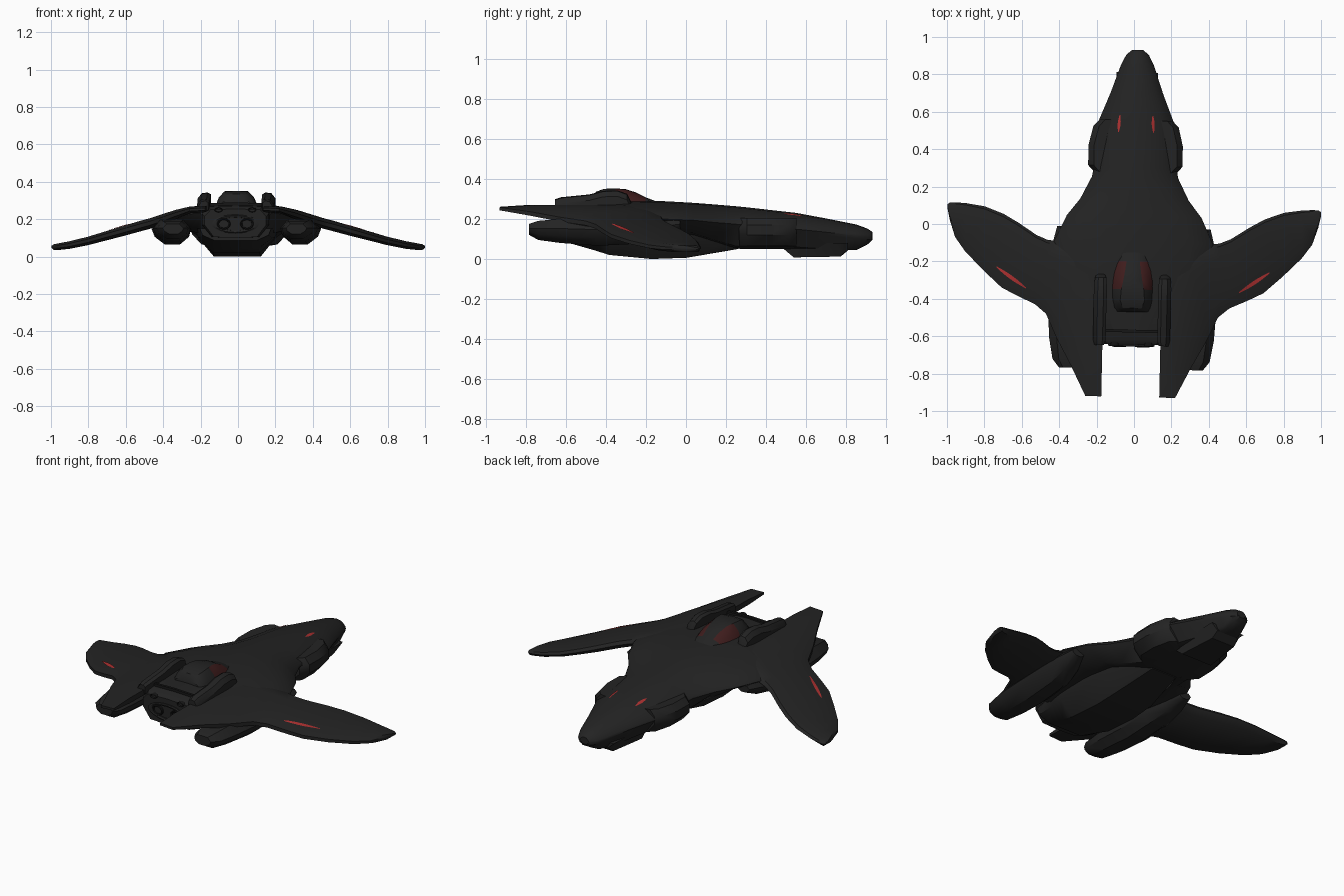
import bpy, bmesh, math
from mathutils import Matrix, Vector
from mathutils.bvhtree import BVHTree

if "Cube" in bpy.data.objects:
    bpy.data.objects.remove(bpy.data.objects["Cube"])


def mat(name, c):
    m = bpy.data.materials.new(name)
    m.diffuse_color = (*c, 1)
    m.use_nodes = True
    m.node_tree.nodes["Principled BSDF"].inputs["Base Color"].default_value = m.diffuse_color
    return m


HULL = mat("charcoal", (0.017, 0.017, 0.017))
BLACK = mat("black", (0.008, 0.008, 0.008))
GLASS = mat("dark_red_glass", (0.05, 0.012, 0.012))
RED = mat("red_light", (0.42, 0.03, 0.03))
parts = []


def finish(name, bm, mats, angle=35):
    bmesh.ops.recalc_face_normals(bm, faces=bm.faces)
    me = bpy.data.meshes.new(name)
    bm.to_mesh(me)
    bm.free()
    for m in mats:
        me.materials.append(m)
    me.shade_smooth()
    me.set_sharp_from_angle(angle=math.radians(angle))
    ob = bpy.data.objects.new(name, me)
    bpy.context.collection.objects.link(ob)
    parts.append(ob)
    return ob


def loft(name, rings, mats=(HULL,), angle=35, rule=None, s=1):
    """Skin closed rings of 3D points; s=-1 mirrors across x."""
    bm = bmesh.new()
    vs = [[bm.verts.new((s * x, y, z)) for x, y, z in r] for r in rings]
    n = len(vs[0])
    for a, b in zip(vs, vs[1:]):
        for i in range(n):
            bm.faces.new((a[i], a[(i + 1) % n], b[(i + 1) % n], b[i]))
    bm.faces.new(vs[0])
    bm.faces.new(vs[-1])
    if rule:
        for f in bm.faces:
            f.material_index = rule(f.calc_center_median())
    return finish(name, bm, mats, angle)


def sym(half, y):
    """Full ring from half profile that starts and ends on the centre line."""
    return [(x, y, z) for x, z in half] + [(-x, y, z) for x, z in half[-2:0:-1]]


def both(name, rings, **kw):
    return [loft(("right_" if s > 0 else "left_") + name, rings, s=s, **kw) for s in (1, -1)]


# upper hull: y, half width, top, edge height, belly
hull_rows = [(.93, .03, .135, .115, .095), (.905, .06, .152, .117, .072), (.85, .088, .172, .122, .045),
             (.70, .14, .202, .14, .04), (.55, .20, .23, .155, .05), (.30, .222, .258, .175, .05),
             (.25, .23, .263, .18, .055), (.13, .29, .273, .19, .09), (.04, .36, .28, .20, .12),
             (-.1, .425, .288, .205, .13), (-.3, .42, .29, .208, .13), (-.45, .32, .287, .225, .12),
             (-.57, .19, .282, .24, .10)]


def hull_ring(y, w, zt, ze, zb):
    d = zt - ze
    return sym([(0, zt), (.38 * w, zt - .08 * d), (.72 * w, zt - .45 * d), (w * .97, ze + .1 * d), (w, ze - .006),
                (w * .95, ze - .02), (.68 * w, zb + .01), (.5 * w, zb), (0, zb)], y)


hull = loft("hull", [hull_ring(*r) for r in hull_rows])

# belly keel: y, bottom, bottom half width, top half width
loft("keel", [sym([(0, .16), (wt, .15), (wt * .93, max(.10, zb + .03)), (wb, zb), (0, zb)], y)
              for y, zb, wb, wt in [(.26, .05, .08, .15), (.0, .006, .12, .2), (-.17, 0, .125, .22),
                                    (-.38, .02, .125, .22), (-.46, .045, .12, .21), (-.6, .085, .11, .19)]])

# chin block and cheek fairings
loft("chin_block", [sym([(0, .08), (.11, .08), (w, z), (0, z)], y)
                    for y, z, w in [(.81, .045, .07), (.77, .012, .075), (.54, .008, .1), (.49, .05, .1)]], angle=25)
both("cheek_fairing", [[(.12, y, .20), (x - .03, y, .205), (x, y, .17), (x, y, .12), (x - .05, y, .065), (.10, y, .05)]
                       for y, x in [(.555, .195), (.52, .228), (.42, .252), (.31, .252), (.27, .215)]])

# wings with tail prongs: x, leading y, trailing y, top z, thickness
wing_rows = [(.155, -.2, -.925, .27, .032), (.24, -.15, -.925, .268, .036), (.32, -.12, -.765, .25, .05),
             (.40, -.1, -.62, .225, .055), (.46, -.095, -.49, .206, .055), (.52, -.07, -.44, .19, .055),
             (.62, -.005, -.395, .16, .052), (.70, .04, -.355, .136, .048), (.80, .077, -.265, .106, .044),
             (.90, .092, -.165, .082, .04), (.955, .095, -.09, .072, .036), (.985, .094, .0, .066, .03),
             (.998, .085, .06, .058, .012)]


def wing_ring(x, a, b, z, t):
    c = a - b
    return [(x, a, z - t / 2), (x, a - .04 * c, z - .008), (x, a - .2 * c, z), (x, b + .2 * c, z),
            (x, b, z - t * .3), (x, b, z - t * .7), (x, b + .2 * c, z - t), (x, a - .1 * c, z - t)]


wings = both("wing", [wing_ring(*r) for r in wing_rows])

# engine pods beneath the wings: y, centre x, half width, bottom, top
both("engine_pod", [[(c - w * .6, y, zt), (c + w * .6, y, zt), (c + w, y, zt * .6 + zb * .4),
                     (c + w * .85, y, zt * .3 + zb * .7), (c + w * .35, y, zb), (c - w * .45, y, zb),
                     (c - w * .9, y, zt * .3 + zb * .7), (c - w, y, zt * .6 + zb * .4)]
                    for y, c, w, zb, zt in [(-.02, .37, .04, .15, .19), (-.12, .36, .075, .105, .20),
                                            (-.25, .35, .1, .075, .20), (-.43, .347, .105, .066, .20),
                                            (-.62, .34, .1, .08, .20), (-.73, .335, .085, .095, .19),
                                            (-.775, .33, .055, .12, .175)]])

# cockpit canopy with glass side panels: y, top, top half width, base half width
loft("canopy", [sym([(0, z), (wt, z - .002), ((wt + wb) / 2 + .008, z * .5 + .14), (wb, .272), (0, .27)], y)
                for y, z, wt, wb in [(-.15, .288, .03, .06), (-.2, .307, .035, .09), (-.25, .332, .042, .105),
                                     (-.30, .348, .05, .112), (-.35, .352, .06, .112), (-.41, .35, .065, .108),
                                     (-.45, .335, .05, .1), (-.47, .305, .035, .09)]],
     mats=(HULL, GLASS), rule=lambda c: int(-.34 < c.y < -.18 and abs(c.x) > .035 and c.z > .275))

# booms beside the canopy: y, bottom, top, half width
both("dorsal_boom", [[(.172 - w, y, zb), (.172 - w, y, zt - .01), (.172 - w * .5, y, zt), (.172 + w * .4, y, zt - .004),
                      (.172 + w, y, zt - .03), (.172 + w, y, zb)]
                     for y, zb, zt, w in [(-.27, .25, .285, .022), (-.29, .25, .325, .03), (-.34, .25, .343, .035),
                                          (-.41, .25, .34, .035), (-.48, .25, .322, .034), (-.62, .24, .308, .034),
                                          (-.65, .25, .298, .026)]])

# rear deck, dark seam and engine block
loft("rear_block", [sym([(0, z), (w * .8, z - .004), (w, z - .04), (w, .17), (w * .7, .105), (0, .10)], y)
                    for y, z, w in [(-.5, .28, .18), (-.62, .272, .18), (-.645, .255, .165)]])
loft("rear_seam", [sym([(0, .29), (.14, .286), (.14, .26), (0, .26)], y) for y in (-.565, -.58)], mats=(BLACK,))


def tube(name, x, z, rx, rz, y0, y1, m):
    pts = [(math.cos(a * math.tau / 24), math.sin(a * math.tau / 24)) for a in range(24)]
    k = .72
    rows = [(y0, 1), (y1, 1), (y1 - .004, .9), (y1, k), (y1 + .02, k * .95)]
    loft(name, [[(x + rx * q * c, y, z + rz * q * d) for c, d in pts] for y, q in rows], mats=(m,))


tube("engine_ring", 0, .175, .125, .05, -.62, -.652, HULL)
for s in (1, -1):
    tube("nozzle", s * .062, .175, .036, .03, -.625, -.655, BLACK)
    tube("rear_vent", s * .09, .25, .022, .013, -.62, -.65, BLACK)


# red light strips laid onto the surface below them
def strip(name, target, a, b, half):
    tree = BVHTree.FromPolygons([v.co for v in target.data.vertices], [p.vertices for p in target.data.polygons])
    a, b = Vector(a), Vector(b)
    side = (b - a).normalized().orthogonal() * half
    bm = bmesh.new()
    prev = None
    for i in range(9):
        t = i / 8
        w = .25 + .75 * math.sin(math.pi * t)
        row = []
        for k in (1, -1):
            p = a.lerp(b, t) + side * k * w
            hit = tree.ray_cast(Vector((p.x, p.y, 1)), Vector((0, 0, -1)))[0]
            row.append(bm.verts.new((p.x, p.y, hit.z + .003)))
        if prev:
            bm.faces.new((prev[0], prev[1], row[1], row[0]))
        prev = row
    ob = finish(name, bm, (RED,))
    if ob.data.polygons[0].normal.z < 0:
        ob.data.flip_normals()


for s, w in zip((1, -1), wings):
    strip("nose_light", hull, (s * .088, .58), (s * .094, .49), .008)
    strip("wing_light", w, (s * .57, -.355), (s * .73, -.245), .010)

# the whole craft sits turned slightly about the vertical
turn = Matrix.Rotation(math.radians(-1.25), 4, 'Z')
for ob in parts:
    ob.data.transform(turn)
